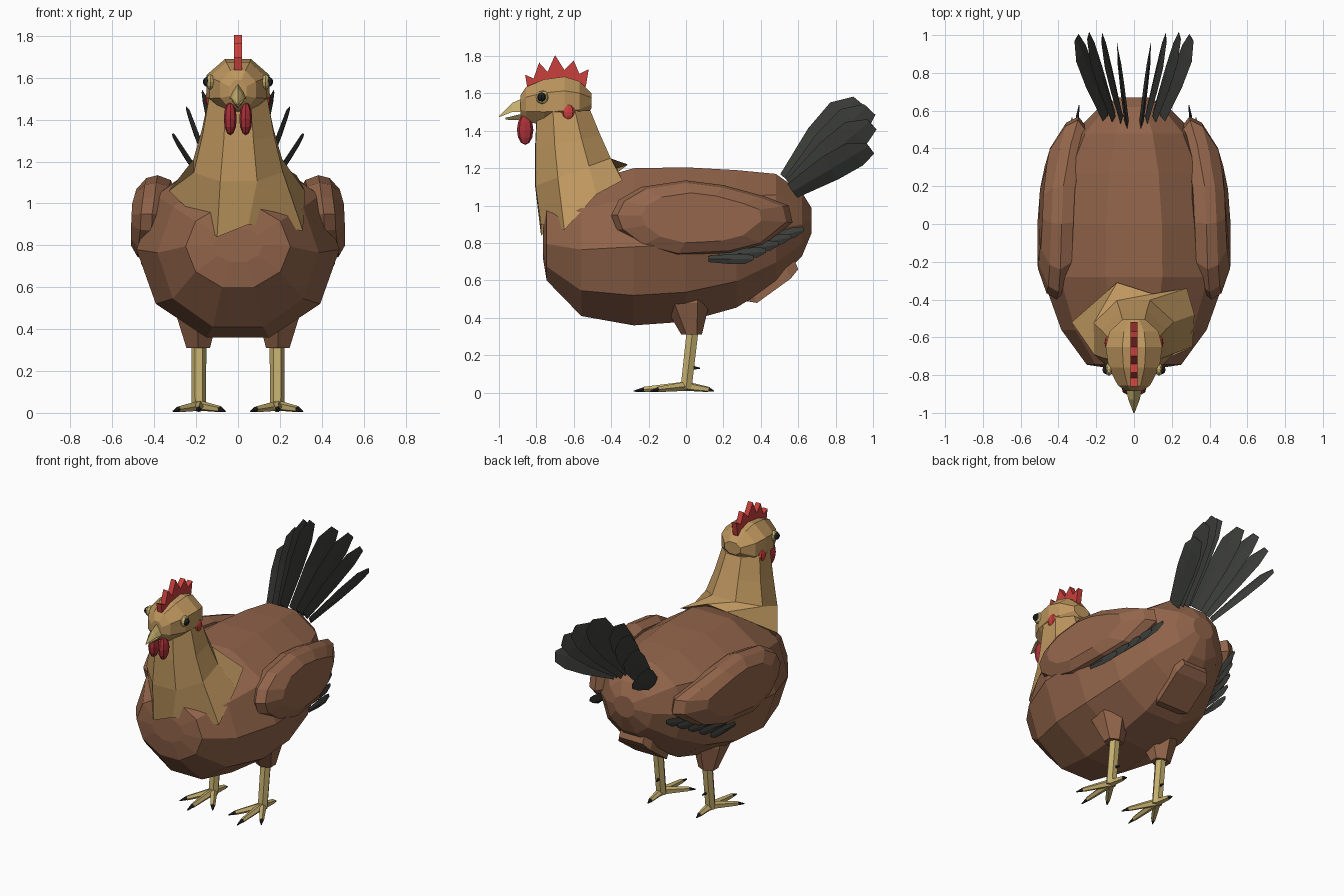
import bpy, bmesh, math
from mathutils import Vector, Matrix

if "Cube" in bpy.data.objects:
    bpy.data.objects.remove(bpy.data.objects["Cube"])


def material(name, rgb):
    m = bpy.data.materials.new(name)
    m.diffuse_color = (*rgb, 1)
    m.use_nodes = True
    m.node_tree.nodes["Principled BSDF"].inputs["Base Color"].default_value = m.diffuse_color
    return m


BROWN = material("brown plumage", (0.29, 0.13, 0.07))
TAN = material("golden hackle", (0.52, 0.31, 0.115))
GREY = material("dark feather", (0.045, 0.048, 0.042))
RED = material("comb red", (0.58, 0.05, 0.045))
WATTLE = material("wattle red", (0.40, 0.03, 0.04))
YELLOW = material("leg yellow", (0.56, 0.43, 0.16))
BLACK = material("claw black", (0.015, 0.015, 0.015))


def finish(name, bm, mat):
    bmesh.ops.recalc_face_normals(bm, faces=bm.faces)
    me = bpy.data.meshes.new(name)
    bm.to_mesh(me)
    bm.free()
    me.materials.append(mat)
    ob = bpy.data.objects.new(name, me)
    bpy.context.collection.objects.link(ob)
    return ob


def loft(name, rings, mat, side=1):
    """Skin a list of equal-length closed rings; side=-1 mirrors in x."""
    bm = bmesh.new()
    rows = [[bm.verts.new((p[0] * side, p[1], p[2])) for p in r] for r in rings]
    n = len(rows[0])
    for a, b in zip(rows, rows[1:]):
        for i in range(n):
            j = (i + 1) % n
            bm.faces.new((a[i], a[j], b[j], b[i]))
    bm.faces.new(rows[0])
    bm.faces.new(rows[-1])
    return finish(name, bm, mat)


def cross_ring(y, hw, zb, zt, n, cx=0):
    """Upright ring across the y axis with a flat top and bottom."""
    k = max(abs(math.sin(2 * math.pi * (i + (0.5 if n % 4 == 0 else 0)) / n)) for i in range(n))
    pts = []
    for i in range(n):
        a = 2 * math.pi * (i + (0.5 if n % 4 == 0 else 0)) / n
        pts.append((cx + hw * math.cos(a) / (k if n % 4 == 0 else 1), y,
                    (zb + zt) / 2 + (zt - zb) / 2 * math.sin(a) / k))
    return pts


def flat_ring(x, y, z, rx, ry, n, turn=0.5):
    return [(x + rx * math.cos(2 * math.pi * (i + turn) / n),
             y + ry * math.sin(2 * math.pi * (i + turn) / n), z) for i in range(n)]


def limb(name, a, b, ra, rb, mat, n=5):
    """Tapered prism between two points."""
    a, b = Vector(a), Vector(b)
    q = (b - a).to_track_quat('Z', 'Y')
    rings = [[p + q @ Vector((r * math.cos(2 * math.pi * i / n), r * math.sin(2 * math.pi * i / n), 0))
              for i in range(n)] for p, r in ((a, ra), (b, rb))]
    return loft(name, rings, mat)


def blob(name, loc, size, mat, u=8, v=6):
    bm = bmesh.new()
    bmesh.ops.create_uvsphere(bm, u_segments=u, v_segments=v, radius=1,
                              matrix=Matrix.Translation(loc) @ Matrix.Diagonal((*size, 1)))
    return finish(name, bm, mat)


def feather(name, base, tip, across, width, mat, thick=0.012):
    """Flat blade from base to tip, widening toward a slanted end."""
    base, tip = Vector(base), Vector(tip)
    d = tip - base
    w = Vector(across)
    w = (w - d * (w.dot(d) / d.length_squared)).normalized()
    nrm = d.cross(w).normalized()
    rings = []
    for t, lo, hi, k in ((0, -.3, .3, 1), (.5, -.5, .48, 1), (.82, -.48, .5, .8), (1, -.1, .34, .3)):
        c = base + d * t
        rings.append([c + w * lo * width, c + nrm * thick * k,
                      c + w * hi * width, c - nrm * thick * k])
    return loft(name, rings, mat)


# Body
BODY = [(-.765, .12, .72, .88), (-.745, .25, .60, .99), (-.56, .385, .41, 1.12),
        (-.28, .485, .36, 1.20), (0, .48, .38, 1.205), (.27, .42, .455, 1.19),
        (.48, .32, .585, 1.17), (.62, .18, .73, 1.07), (.67, .08, .85, .99)]
loft("body", [cross_ring(*r, 10) for r in BODY], BROWN)

# Fluff under the tail
loft("under_tail_fluff", [[(-w, y + .03, z - .12), (w, y + .03, z - .12), (w, y - .02, z), (-w, y - .02, z)]
                          for y, z, w in ((.29, .61, .09), (.35, .60, .12), (.53, .73, .12), (.57, .78, .09))], BROWN)

# Neck with a ragged hackle edge
hem = [(-.10, -.775, .84), (.05, -.775, .90), (.31, -.65, .87), (.32, -.48, 1.06),
       (.28, -.34, 1.135), (.10, -.37, 1.20), (-.09, -.31, 1.22), (-.33, -.52, 1.06)]


def neck_ring(z, front, back, hw, slope):
    c, r = (front + back) / 2, (back - front) / 2
    out = []
    for i in range(8):
        a = -math.pi * .62 + i * math.pi / 4
        out.append((hw * math.cos(a), c + r * 1.06 * math.sin(a), z + slope * math.sin(a)))
    return out


loft("neck", [hem, neck_ring(1.18, -.81, -.40, .23, .08), neck_ring(1.34, -.81, -.455, .185, .04),
              neck_ring(1.51, -.80, -.51, .15, 0)], TAN)

# Head
HEAD = [(-.885, .04, 1.48, 1.59), (-.855, .085, 1.45, 1.635), (-.76, .135, 1.43, 1.675),
        (-.65, .15, 1.43, 1.69), (-.57, .13, 1.45, 1.665), (-.505, .06, 1.52, 1.60)]
loft("head", [cross_ring(*r, 8) for r in HEAD], TAN)

# Upper and lower beak
loft("upper_beak", [[(-w, y, z - h), (w, y, z - h), (w * .6, y, z), (0, y, z + h), (-w * .6, y, z)]
                    for y, z, w, h in ((-.86, 1.54, .045, .04), (-.93, 1.525, .03, .024), (-1, 1.476, .003, .003))], YELLOW)
loft("lower_beak", [[(-w, y, z + h), (w, y, z + h), (0, y, z - h)]
                    for y, z, w, h in ((-.86, 1.475, .035, .02), (-.965, 1.465, .006, .005))], YELLOW)

# Comb
comb = [(-.84, 1.58), (-.86, 1.70), (-.815, 1.68), (-.785, 1.765), (-.74, 1.715), (-.70, 1.805),
        (-.65, 1.725), (-.60, 1.775), (-.57, 1.705), (-.52, 1.73), (-.535, 1.64), (-.58, 1.58)]
loft("comb", [[(x, y, z) for y, z in comb] for x in (-.018, .018)], RED)

# Wing outline in (y, z)
wing = [(-.40, .95), (-.36, 1.03), (-.24, 1.10), (0, 1.135), (.20, 1.11), (.42, 1.05), (.55, 1.0),
        (.57, .91), (.42, .79), (.24, .745), (-.05, .73), (-.25, .78), (-.37, .87)]


def wing_ring(scale, dx):
    out = []
    for y, z in wing:
        y, z = .08 + (y - .08) * scale, .94 + (z - .94) * scale
        x = .50 - .42 * max(0, y) ** 2 - .30 * max(0, z - .98) - .10 * max(0, -.2 - y)
        out.append((x + dx, y, z))
    return out


# Paired parts
for s, side in ((1, "right"), (-1, "left")):
    loft(side + "_wing", [wing_ring(.88, -.14), wing_ring(1, -.07), wing_ring(.93, -.02), wing_ring(.66, .012)], BROWN, s)

    # Wing tip feathers, stacked from low to high
    for i in range(5):
        t = i / 4
        tip = (s * (.44 - .15 * t), .36 + .27 * t, .715 + .155 * t)
        base = (s * (.455 - .12 * t), .12 + .22 * t, .715 + .08 * t)
        feather(f"{side}_wing_feather_{i + 1}", base, tip, (0, -.4, 1), .055, GREY, .009)

    # Tail feathers
    TAIL = [((.04, .55, 1.13), (.085, .91, 1.57), .20), ((.07, .57, 1.11), (.17, .965, 1.53), .19),
            ((.11, .57, 1.10), (.245, .98, 1.45), .17), ((.15, .57, 1.08), (.31, .975, 1.32), .16)]
    for i, (b, t, w) in enumerate(TAIL):
        feather(f"{side}_tail_feather_{i + 1}", (b[0] * s, b[1], b[2]), (t[0] * s, t[1], t[2]),
                (s * .1, 1, 0), w, GREY)

    # Face parts
    blob(side + "_eye_ring", (s * .132, -.768, 1.58), (.022, .036, .036), YELLOW)
    blob(side + "_eye", (s * .146, -.772, 1.581), (.022, .024, .024), BLACK)
    blob(side + "_wattle", (s * .037, -.86, 1.405), (.031, .044, .08), WATTLE)
    blob(side + "_ear_lobe", (s * .138, -.63, 1.50), (.018, .036, .042), RED)

    # Legs
    loft(side + "_thigh", [flat_ring(.19, .0, .60, .10, .11, 6), flat_ring(.195, 0, .48, .12, .125, 6),
                           flat_ring(.19, .03, .31, .065, .055, 6)], BROWN, s)
    limb(side + "_shank", (s * .187, .035, .33), (s * .187, 0, .02), .036, .034, YELLOW, 6)
    limb(side + "_spur", (s * .18, .03, .135), (s * .175, .075, .13), .013, .003, BLACK)

    # Toes with claws
    for i, (tx, ty) in enumerate(((.19, -.28), (.31, -.19), (.06, -.19), (.185, .15))):
        root, end = Vector((s * .187, 0, .035)), Vector((s * tx, ty, .008))
        mid = root.lerp(end, .8) + Vector((0, 0, .004))
        limb(f"{side}_toe_{i + 1}", root, mid, .026, .015, YELLOW)
        limb(f"{side}_claw_{i + 1}", mid, end, .0135, .003, BLACK)
